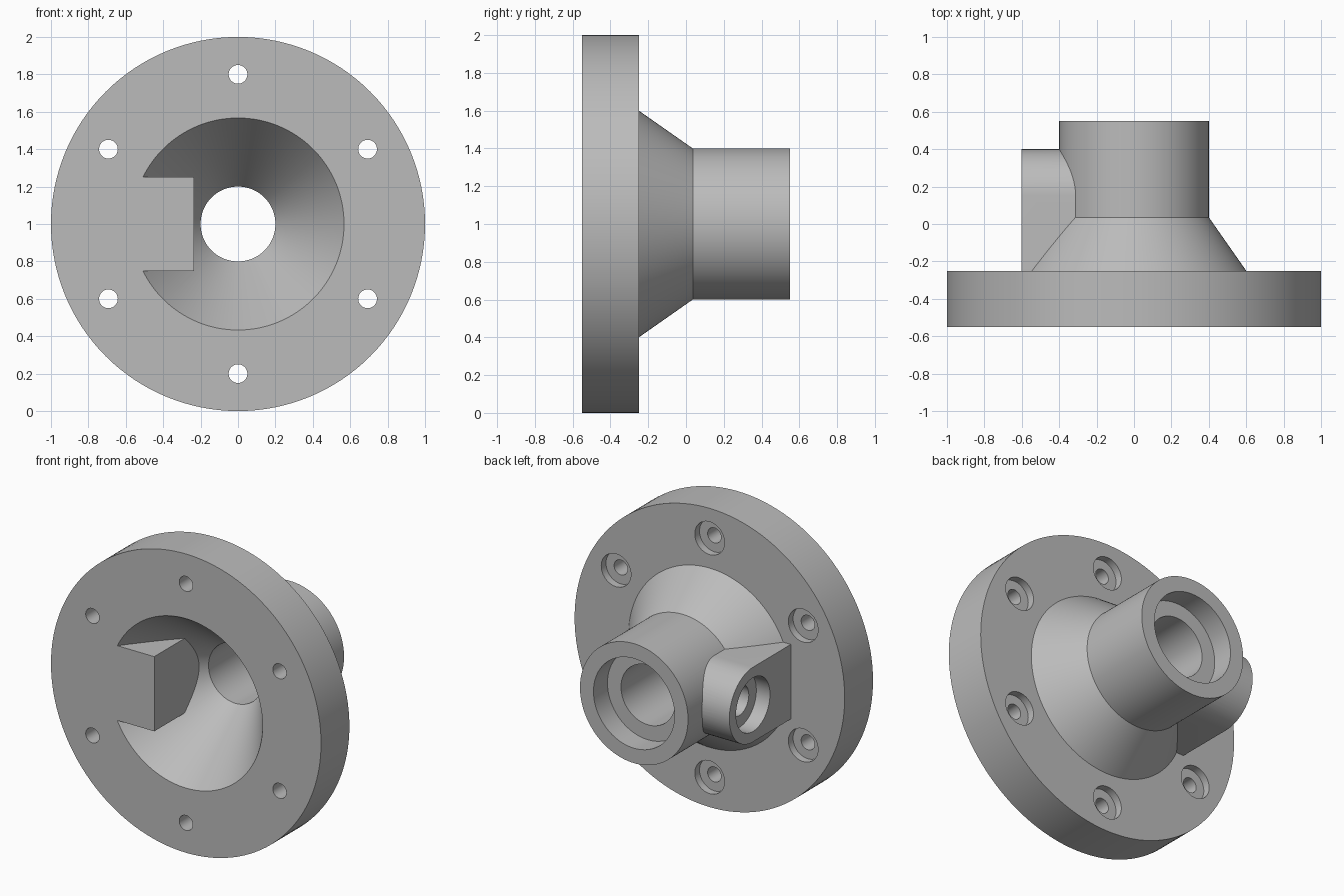
import bpy, bmesh, math
from mathutils import Matrix, Vector

if "Cube" in bpy.data.objects:
    bpy.data.objects.remove(bpy.data.objects["Cube"], do_unlink=True)

grey = bpy.data.materials.new("machined_grey")
grey.use_nodes = True
colour = (0.5, 0.5, 0.5, 1)
grey.diffuse_color = colour
grey.node_tree.nodes["Principled BSDF"].inputs["Base Color"].default_value = colour


def finish(bm, name, matrix):
    bmesh.ops.recalc_face_normals(bm, faces=bm.faces)
    mesh = bpy.data.meshes.new(name)
    bm.to_mesh(mesh)
    bm.free()
    mesh.transform(matrix)
    mesh.materials.append(grey)
    obj = bpy.data.objects.new(name, mesh)
    bpy.context.collection.objects.link(obj)
    return obj


def lathe(name, profile, matrix, sides, closed=False):
    """Revolve (radius, y) points about the y axis."""
    bm = bmesh.new()
    verts = [bm.verts.new((r, y, 0)) for r, y in profile]
    pairs = list(zip(verts, verts[1:]))
    if closed:
        pairs.append((verts[-1], verts[0]))
    edges = [bm.edges.new(p) for p in pairs]
    bmesh.ops.spin(bm, geom=verts + edges, cent=(0, 0, 0), axis=(0, 1, 0),
                   angle=math.tau, steps=sides, use_duplicate=False)
    bmesh.ops.remove_doubles(bm, verts=bm.verts, dist=0.0001)
    bmesh.ops.dissolve_degenerate(bm, edges=bm.edges, dist=0.0001)
    return finish(bm, name, matrix)


def stepped_cutter(name, small, large, bottom, step, top, matrix):
    """Counterbored hole tool."""
    return lathe(name, [(0, bottom), (small, bottom), (small, step),
                        (large, step), (large, top), (0, top)], matrix, 48)


def combine(target, tool, operation):
    tool.hide_render = True
    mod = target.modifiers.new(operation.lower(), "BOOLEAN")
    mod.operation = operation
    mod.solver = "EXACT"
    mod.object = tool
    bpy.context.view_layer.objects.active = target
    bpy.ops.object.modifier_apply(modifier=mod.name)
    bpy.data.objects.remove(tool, do_unlink=True)


# Flange, cone and neck as one hollow turned body
front, back, rear = -0.55, -0.25, 0.55
body = lathe("flanged_hub", [
    (1, front), (1, back), (0.6, back), (0.4, 0.036), (0.4, rear),
    (0.3, rear), (0.3, 0.402), (0.2, 0.402), (0.2, -0.026), (0.567, front),
], Matrix.Translation((0, 0, 1)), 128, closed=True)

# Side boss: a block with a rounded rear end
bm = bmesh.new()
outline = [(front, 0.75)]
for i in range(33):
    a = math.pi * (i / 32 - 0.5)
    outline.append((0.15 + 0.25 * math.cos(a), 1 + 0.25 * math.sin(a)))
outline.append((front, 1.25))
face = bm.faces.new([bm.verts.new((-0.601, y, z)) for y, z in outline])
result = bmesh.ops.extrude_face_region(bm, geom=[face])
moved = [g for g in result["geom"] if isinstance(g, bmesh.types.BMVert)]
bmesh.ops.translate(bm, verts=moved, vec=Vector((0.366, 0, 0)))
combine(body, finish(bm, "side_boss", Matrix.Identity(4)), "UNION")

# Ring of counterbored bolt holes
for i in range(6):
    a = math.tau * i / 6
    place = Matrix.Translation((0.8 * math.sin(a), 0, 1 + 0.8 * math.cos(a)))
    combine(body, stepped_cutter("bolt_hole", 0.05, 0.11, front - 0.1,
                                 back - 0.05, back + 0.05, place), "DIFFERENCE")

# Blind counterbored port in the side boss
place = Matrix.Translation((-0.6, 0.15, 1)) @ Matrix.Rotation(math.pi / 2, 4, "Z")
combine(body, stepped_cutter("side_port", 0.1, 0.18, -0.3, -0.1, 0.1, place), "DIFFERENCE")

# Smooth turned surfaces, crisp edges
for o in bpy.context.selected_objects:
    o.select_set(False)
body.select_set(True)
bpy.context.view_layer.objects.active = body
bpy.ops.object.shade_smooth_by_angle(angle=math.radians(25))
